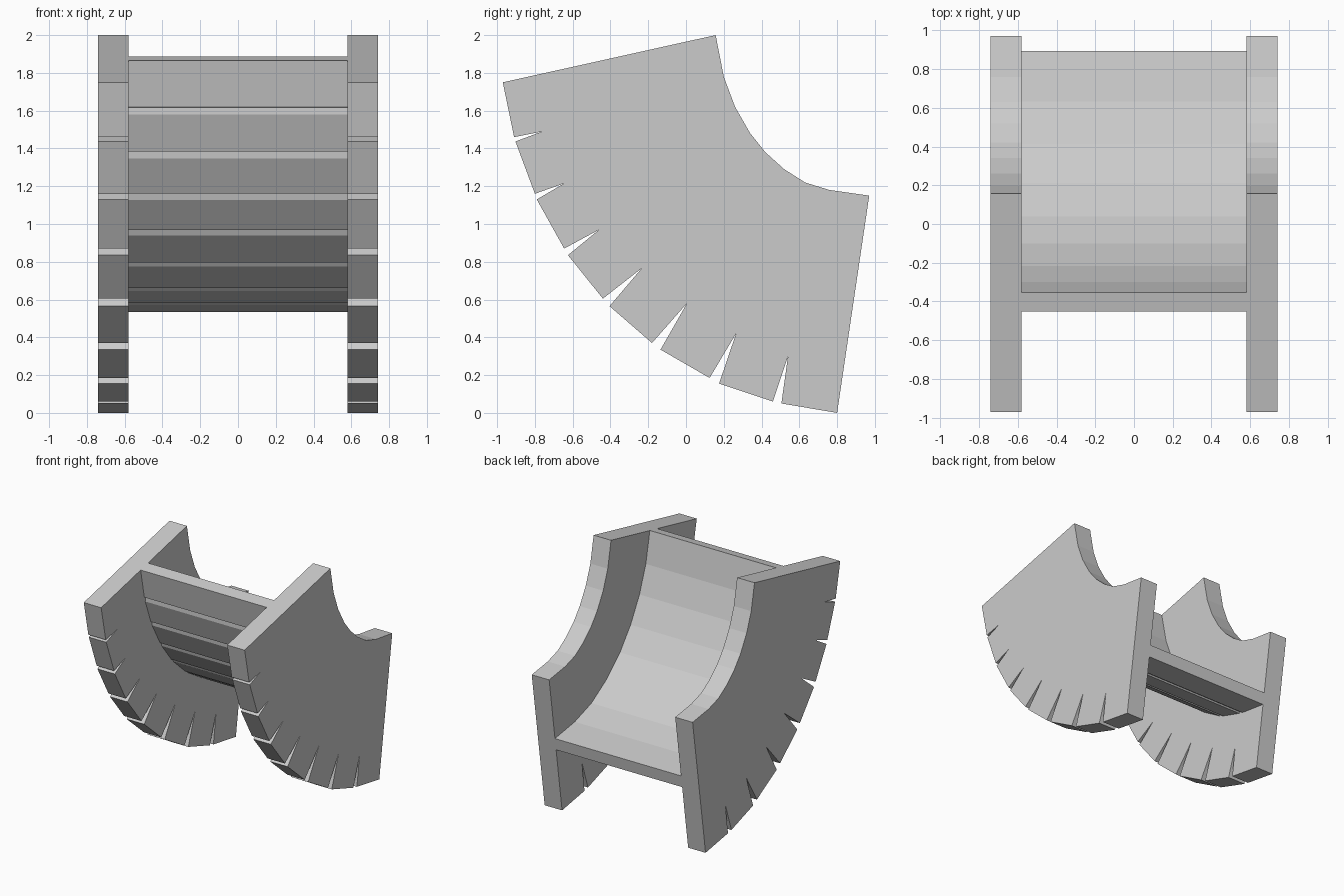
import bpy, bmesh
from mathutils import Vector

if "Cube" in bpy.data.objects:
    bpy.data.objects.remove(bpy.data.objects["Cube"])

# Bore vertices, notch tips and outer-rim lips in (y, z), from the top end round to the bottom end
bore = [(.157, 2), (.20, 1.78), (.26, 1.62), (.34, 1.48), (.42, 1.38),
        (.52, 1.29), (.63, 1.22), (.76, 1.18), (.97, 1.15)]
tips = [(-.76, 1.49), (-.645, 1.215), (-.46, .97), (-.235, .765),
        (.005, .58), (.265, .42), (.54, .30)]
lips = [((-.91, 1.46), (-.903, 1.437)), ((-.80, 1.16), (-.79, 1.13)),
        ((-.645, .87), (-.625, .835)), ((-.44, .605), (-.405, .565)),
        ((-.18, .37), (-.135, .335)), ((.125, .185), (.175, .155)),
        ((.46, .06), (.505, .05))]
start, end = (-.97, 1.75), (.80, 0)


def slab(name, profile, x0, x1):
    """Extrude a (y, z) outline along x."""
    bm = bmesh.new()
    face = bm.faces.new([bm.verts.new((x0, y, z)) for y, z in profile])
    ext = bmesh.ops.extrude_face_region(bm, geom=[face])
    verts = [v for v in ext['geom'] if isinstance(v, bmesh.types.BMVert)]
    bmesh.ops.translate(bm, verts=verts, vec=(x1 - x0, 0, 0))
    caps = [f for f in bm.faces if len(f.verts) > 4]
    bmesh.ops.triangulate(bm, faces=caps)
    bmesh.ops.recalc_face_normals(bm, faces=bm.faces)
    mesh = bpy.data.meshes.new(name)
    bm.to_mesh(mesh)
    bm.free()
    obj = bpy.data.objects.new(name, mesh)
    bpy.context.collection.objects.link(obj)
    return obj


# Notched side flanges
rim = [start]
for tip, (upper, lower) in zip(tips, lips):
    rim += [upper, tip, lower]
rim.append(end)
flange = rim + bore[::-1]
slab("left_flange", flange, -.74, -.58)
slab("right_flange", flange, .58, .74)

# Curved web joining the flanges, with a shallow groove at each bend
outer, inner = [], []
for i, (b, t) in enumerate(zip(bore, [start] + tips + [end])):
    b = Vector(b)
    n = (Vector(t) - b).normalized()
    down = Vector((-n.y, n.x))
    p = b + n * .623
    inner.append(b + n * .523)
    if 0 < i < 8:
        outer += [p - down * .02, p - down * .014 - n * .012, p + down * .02]
    else:
        outer.append(p)
slab("curved_web", outer + inner[::-1], -.58, .58)
